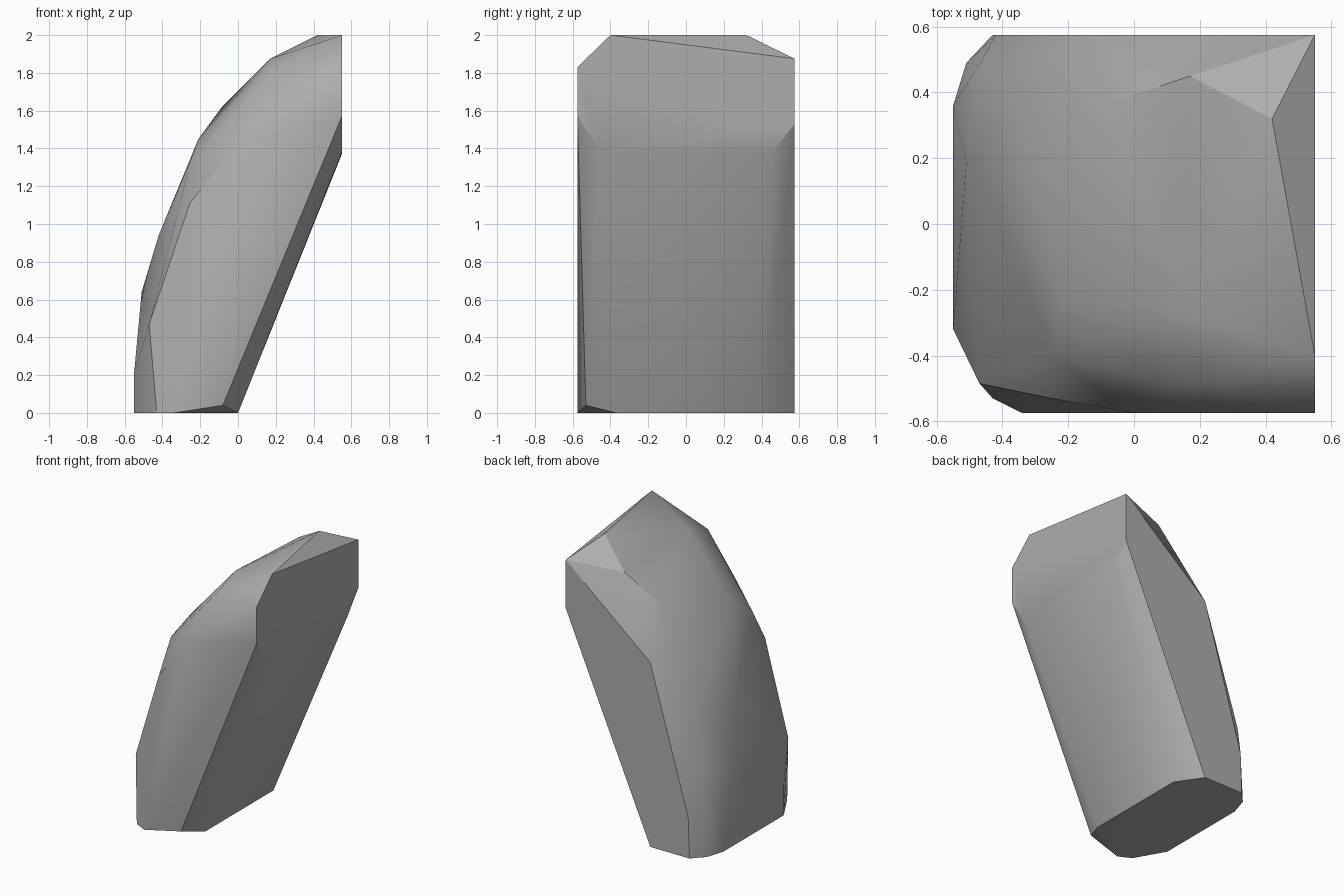
import bpy, bmesh, math

cube = bpy.data.objects.get("Cube")
if cube:
    bpy.data.objects.remove(cube, do_unlink=True)

# Stone colour
stone = bpy.data.materials.new("stone_grey")
stone.use_nodes = True
colour = (0.42, 0.42, 0.42, 1)
stone.diffuse_color = colour
bsdf = next(n for n in stone.node_tree.nodes if n.type == "BSDF_PRINCIPLED")
bsdf.inputs["Base Color"].default_value = colour

# Corners of the boulder, grouped by region, in hundredths of a unit
corners = {
    "base": [(-34, -57.5, 0), (-8, -53, 4), (0, -37, 0), (0, 40, 0),
             (-12, 57.5, 0), (-43, 57.5, 0), (-51, 49, 0), (-55, 36, 0),
             (-55, -32, 0), (-43, -53, 0)],
    "outer_side": [(-55, -32, 21), (-55, 36, 20), (-51, 19, 64),
                   (-47, 48.5, 54), (-42, 5, 94), (-38.5, 40, 101)],
    "front_side": [(-47, -48.5, 47), (-25.5, -53, 111), (-25, -40, 134),
                   (0, -57.5, 143)],
    "back_side": [(-42, 57.5, 29), (-12, 57.5, 132)],
    "crown": [(-21, -23, 145), (-8.5, 36.5, 162), (17, 45, 184),
              (17, -27, 187.5), (17, -49, 179), (42, 32, 200),
              (55, -40, 200)],
    "cut_side": [(55, 57.5, 187.5), (55, 57.5, 153), (55, 45, 137),
                 (55, -45, 138), (55, -57.5, 157), (55, -57.5, 183)],
}


def build_boulder(name, groups, material):
    """Wrap the corners in one closed faceted skin."""
    bm = bmesh.new()
    for group in groups.values():
        for corner in group:
            bm.verts.new([c / 100 for c in corner])
    bmesh.ops.convex_hull(bm, input=list(bm.verts))
    # Remove corners that fell inside the skin, then merge flat facets
    inside = [v for v in bm.verts if not v.link_faces]
    bmesh.ops.delete(bm, geom=inside, context="VERTS")
    bmesh.ops.dissolve_limit(bm, angle_limit=math.radians(1),
                             verts=list(bm.verts), edges=list(bm.edges))
    bmesh.ops.recalc_face_normals(bm, faces=list(bm.faces))
    mesh = bpy.data.meshes.new(name)
    bm.to_mesh(mesh)
    bm.free()
    mesh.materials.append(material)
    obj = bpy.data.objects.new(name, mesh)
    bpy.context.collection.objects.link(obj)
    return obj


boulder = build_boulder("boulder", corners, stone)

# Soft shading with crisp ridges
bpy.ops.object.select_all(action="DESELECT")
boulder.select_set(True)
bpy.context.view_layer.objects.active = boulder
bpy.ops.object.shade_smooth_by_angle(angle=math.radians(30))
